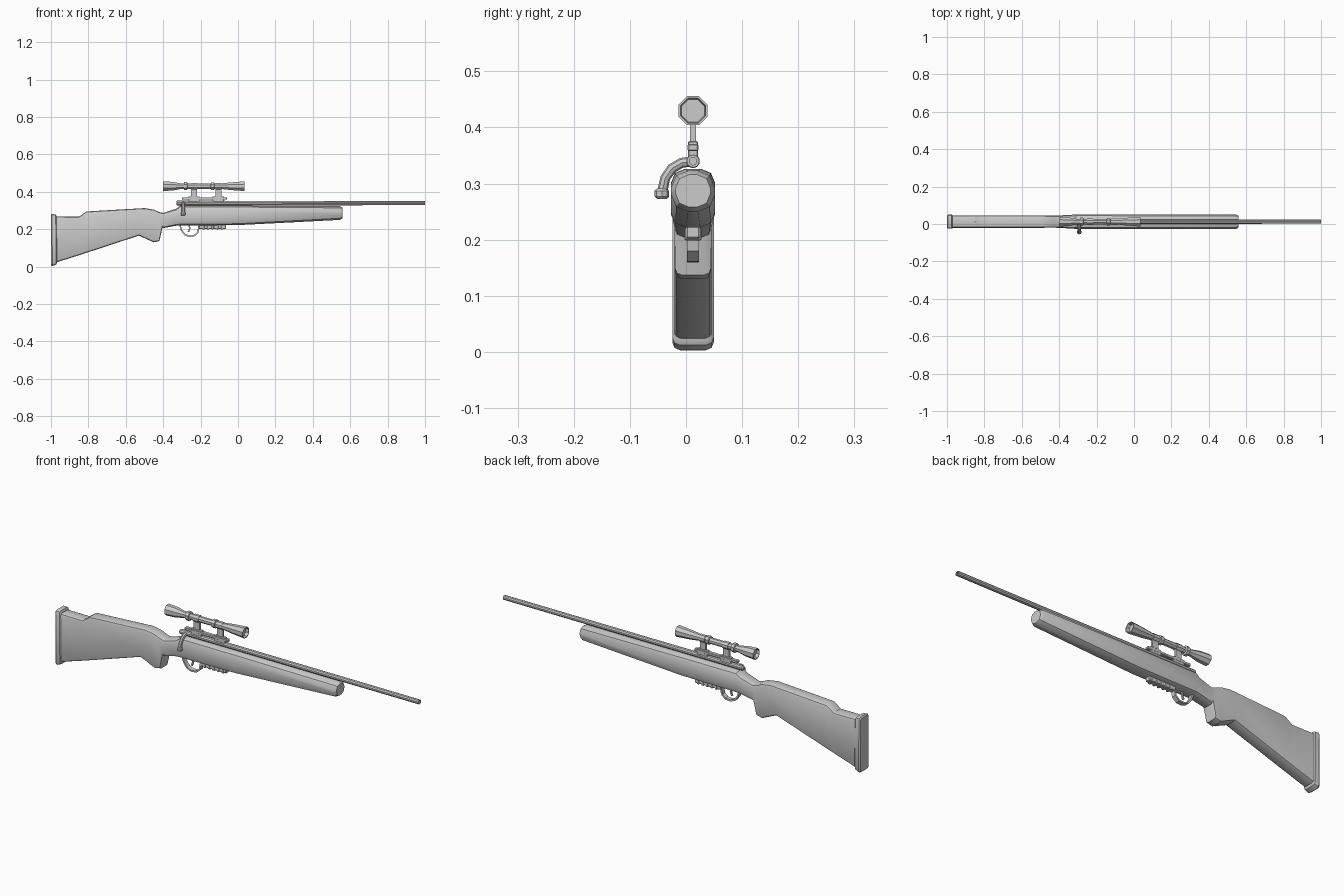
import bpy, bmesh
from math import cos, sin, pi, radians
from mathutils import Vector

cube = bpy.data.objects.get("Cube")
if cube:
    bpy.data.objects.remove(cube, do_unlink=True)

grey = bpy.data.materials.new("plain grey")
grey.use_nodes = True
COLOR = (0.6, 0.6, 0.6, 1)
grey.diffuse_color = COLOR
grey.node_tree.nodes["Principled BSDF"].inputs["Base Color"].default_value = COLOR

MID = 0.0125   # centre plane of the body


def finish(name, bm, angle=30):
    bmesh.ops.recalc_face_normals(bm, faces=bm.faces)
    mesh = bpy.data.meshes.new(name)
    bm.to_mesh(mesh)
    bm.free()
    mesh.materials.append(grey)
    obj = bpy.data.objects.new(name, mesh)
    bpy.context.collection.objects.link(obj)
    bpy.ops.object.select_all(action='DESELECT')
    obj.select_set(True)
    bpy.context.view_layer.objects.active = obj
    bpy.ops.object.shade_smooth_by_angle(angle=radians(angle))
    return obj


def loft(name, rings, closed=False):
    """Skin a list of point rings, capping both ends unless closed."""
    bm = bmesh.new()
    loops = [[bm.verts.new(p) for p in ring] for ring in rings]
    pairs = list(zip(loops, loops[1:]))
    if closed:
        pairs.append((loops[-1], loops[0]))
    for a, b in pairs:
        for i in range(len(a)):
            j = (i + 1) % len(a)
            bm.faces.new((a[i], a[j], b[j], b[i]))
    if not closed:
        bm.faces.new(loops[0])
        bm.faces.new(loops[-1])
    return finish(name, bm)


def section(xt, zt, xb, zb, w, c):
    """Rounded rectangle slice from a top point to a bottom point."""
    h = (zt - zb) / 2
    ring = []
    for sy, sz, start in ((1, 1, 0), (-1, 1, 90), (-1, -1, 180), (1, -1, 270)):
        for step in (0, 45, 90):
            a = radians(start + step)
            y = sy * (w - c) + c * cos(a)
            z = sz * (h - c) + c * sin(a)
            t = (z + h) / (2 * h)
            ring.append((xb + (xt - xb) * t, MID + y, zb + h + z))
    return ring


def turned(name, profile, z, sides):
    """Lathe along x from (x, radius) pairs."""
    return loft(name, [[(x, MID + r * cos(2 * pi * (i + .5) / sides),
                         z + r * sin(2 * pi * (i + .5) / sides))
                        for i in range(sides)] for x, r in profile])


def box(name, x0, x1, z0, z1, width, bevel=0.0):
    bm = bmesh.new()
    bmesh.ops.create_cube(bm, size=1)
    for v in bm.verts:
        v.co = ((x0 + x1) / 2 + v.co.x * (x1 - x0), MID + v.co.y * width,
                (z0 + z1) / 2 + v.co.z * (z1 - z0))
    if bevel:
        bmesh.ops.bevel(bm, geom=bm.edges[:], offset=bevel, segments=1, affect='EDGES')
    return finish(name, bm)


def strip(name, path, width, thick):
    """Flat band following an (x, z) path."""
    rings = []
    for i, p in enumerate(path):
        a, b = Vector(path[max(i - 1, 0)]), Vector(path[min(i + 1, len(path) - 1)])
        d = (b - a).normalized()
        n = Vector((-d.y, d.x)) * thick / 2
        rings.append([(p[0] + s * n.x, MID + t * width / 2, p[1] + s * n.y)
                      for s, t in ((1, 1), (1, -1), (-1, -1), (-1, 1))])
    return loft(name, rings)


# Stock: butt, grip and fore-end in one skin
loft("stock", [section(*s) for s in (
    (-.98, .268, -.98, .02, .033, .012),
    (-.85, .267, -.85, .061, .033, .012),
    (-.81, .295, -.81, .074, .033, .012),
    (-.50, .313, -.53, .166, .033, .012),
    (-.45, .305, -.45, .130, .032, .012),
    (-.425, .293, -.42, .137, .032, .012),
    (-.40, .287, -.405, .205, .033, .016),
    (-.33, .310, -.33, .219, .037, .022),
    (-.31, .326, -.31, .220, .039, .024),
    (0, .326, 0, .222, .039, .026),
    (.545, .323, .545, .250, .039, .030),
    (.56, .316, .56, .258, .031, .024))])

# Butt pad
loft("butt_pad", [section(*s) for s in (
    (-1, .276, -1, .008, .033, .012),
    (-.995, .281, -.992, .003, .037, .014),
    (-.975, .279, -.972, .012, .037, .014),
    (-.97, .270, -.968, .02, .033, .012))])

# Barrel with open muzzle, and the bolt body behind it
turned("barrel", [(-.33, .008), (-.325, .0125), (1, .0115), (1, .007), (.96, .007)], .34, 10)

# Scope with recessed lenses and raised rings
turned("scope", [(-.385, .022), (-.40, .024), (-.40, .028), (-.35, .025),
                 (-.305, .016), (-.29, .016), (-.288, .023), (-.272, .023),
                 (-.27, .015), (-.146, .015), (-.144, .021), (-.128, .021),
                 (-.126, .015), (-.09, .016), (-.04, .022), (.035, .028),
                 (.035, .024), (.02, .022)], .43, 8)

# Scope rail and two posts
box("scope_rail", -.30, -.06, .358, .371, .019, .002)
for tag, x in (("rear", -.235), ("front", -.105)):
    box(tag + "_rail_block", x - .03, x + .03, .346, .376, .018, .002)
    box(tag + "_scope_post", x - .016, x + .016, .37, .422, .010)
    turned(tag + "_scope_ring", [(x - .016, .018), (x + .016, .018)], .43, 8)

# Bolt handle sweeping out to the right and down
path = [Vector(p) for p in ((.015, .34), (-.008, .337), (-.025, .327),
                            (-.037, .310), (-.042, .287))]
rings = []
for i, p in enumerate(path):
    d = (path[min(i + 1, 4)] - path[max(i - 1, 0)]).normalized()
    n = Vector((-d.y, d.x))
    rings.append([(-.293 + .009 * sin(k * pi / 4), p.x + n.x * .009 * cos(k * pi / 4),
                   p.y + n.y * .009 * cos(k * pi / 4)) for k in range(8)])
loft("bolt_handle", rings)
loft("bolt_knob", [[(-.293 + r * cos(k * pi / 4), -.043 + r * sin(k * pi / 4), z)
                    for k in range(8)]
                   for z, r in ((.273, .009), (.277, .013), (.287, .013), (.291, .009))])

# Trigger guard and trigger
strip("trigger_guard", [(-.312, .225), (-.302, .195), (-.285, .172), (-.262, .163),
                        (-.235, .165), (-.215, .182), (-.207, .225)], .022, .008)
strip("trigger", [(-.262, .225), (-.258, .205), (-.265, .185)], .008, .008)

# Magazine with a row of side ribs
box("magazine", -.21, -.065, .202, .235, .026, .003)
for i in range(5):
    x = -.185 + i * .025
    box("magazine_rib_%d" % (i + 1), x - .006, x + .006, .199, .222, .031, .002)
